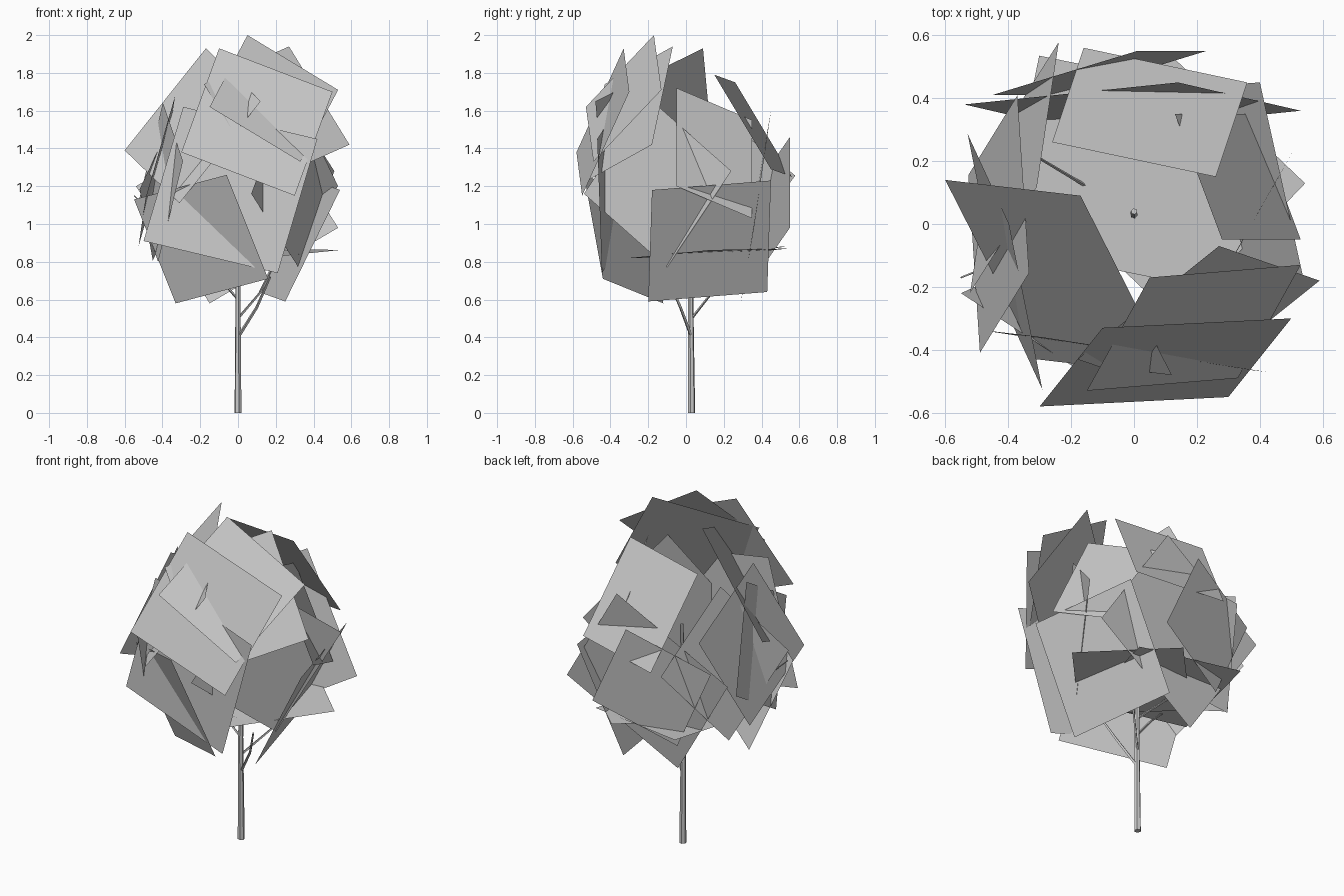
import bpy, math
from mathutils import Vector

if "Cube" in bpy.data.objects:
    bpy.data.objects.remove(bpy.data.objects["Cube"])


def make(name, verts, faces):
    me = bpy.data.meshes.new(name)
    me.from_pydata([tuple(v) for v in verts], [], faces)
    ob = bpy.data.objects.new(name, me)
    bpy.context.collection.objects.link(ob)


def limb(name, path, sides=6):
    """Tapered low-poly tube; path items are (point, radius)."""
    verts, faces, n = [], [], len(path)
    for i, (p, r) in enumerate(path):
        d = Vector(path[min(i + 1, n - 1)][0]) - Vector(path[max(i - 1, 0)][0])
        u = d.cross(Vector((0.3, 1, 0))).normalized()
        w = d.normalized().cross(u)
        for k in range(sides):
            a = 2 * math.pi * k / sides
            verts.append(Vector(p) + r * (math.cos(a) * u + math.sin(a) * w))
    for i in range(n - 1):
        for k in range(sides):
            j = (k + 1) % sides
            faces.append((i * sides + k, i * sides + j, (i + 1) * sides + j, (i + 1) * sides + k))
    faces.append(tuple(range(sides))[::-1])
    faces.append(tuple(range((n - 1) * sides, n * sides)))
    make(name, verts, faces)


# trunk and branches
limb("trunk", [((0, .03, 0), .019), ((0, .025, .6), .014), ((0, .04, 1.3), .010)])
limb("branch_front_right", [((0, .03, .40), .009), ((.10, -.03, .56), .008), ((.17, -.10, .72), .006)], 4)
limb("branch_back_right", [((0, .03, .50), .007), ((.12, .14, .64), .006), ((.2, .2, .80), .003)], 4)
limb("branch_left", [((0, .03, .60), .007), ((-.12, 0, .74), .006), ((-.55, -.17, 1.15), .003)], 4)
limb("branch_back_left", [((0, .03, .7), .007), ((-.42, .28, 1.1), .003)], 4)

# foliage cards given by a corner and its two neighbours
corner_cards = [
    ((-.10, -.33, 1.93), (.50, -.30, 1.70), (-.30, -.58, 1.38)),
    ((.05, -.17, 2.0), (.53, -.13, 1.71), (-.15, -.53, 1.62)),
    ((-.17, .09, 1.93), (-.60, .14, 1.39), (.12, -.48, 1.65)),
    ((.27, -.07, 1.94), (.59, -.18, 1.42), (-.18, -.43, 1.74)),
    ((-.50, -.335, .91), (.21, -.445, .74), (-.29, -.36, 1.62)),
    ((-.33, -.12, .58), (.16, -.44, .71), (-.55, -.22, 1.13)),
    ((.54, -.18, 1.18), (.40, .45, 1.23), (.25, -.20, .59)),
    ((.51, .24, 1.28), (.32, -.10, .77), (.26, -.20, 1.67)),
    ((-.54, .38, 1.20), (.14, .45, 1.60), (-.15, .29, .58)),
    ((.01, .55, 1.46), (.23, .55, .98), (-.45, .41, 1.26)),
    ((.28, -.05, 1.72), (.13, .35, 1.55), (.53, -.05, 1.20)),
    ((.26, .15, 1.79), (-.26, .26, 1.75), (.36, .45, 1.29)),
]

# foliage cards given by centre, outward direction, roll and size
facing_cards = [
    ((-.38, .18, 1.22), (-.90, .30, .20), 40, .60),
    ((-.43, .00, 1.28), (-.95, .05, .25), 25, .62),
    ((-.41, -.12, 1.22), (-.95, -.25, .10), 60, .62),
    ((-.06, .17, .855), (-.02, .06, -1), 30, .62),
    ((.12, .12, .845), (.04, .06, -1), 10, .60),
]

cards = []
for a, b, c in corner_cards:
    a, b, c = Vector(a), Vector(b), Vector(c)
    cards.append((a, b, b + c - a, c))
for c, n, roll, size in facing_cards:
    q = Vector(n).to_track_quat('Z', 'Y')
    quad = []
    for k in range(4):
        t = math.radians(roll + 45 + 90 * k)
        quad.append(Vector(c) + q @ Vector((math.cos(t), math.sin(t), 0)) * size * math.sqrt(.5))
    cards.append(quad)

centre = Vector((0, 0, 1.25))
for i, quad in enumerate(cards):
    n = (quad[1] - quad[0]).cross(quad[2] - quad[0])
    if n.dot(sum(quad, Vector()) / 4 - centre) < 0:
        quad = quad[::-1]
    make(f"foliage_card_{i + 1}", quad, [(0, 1, 2, 3)])
